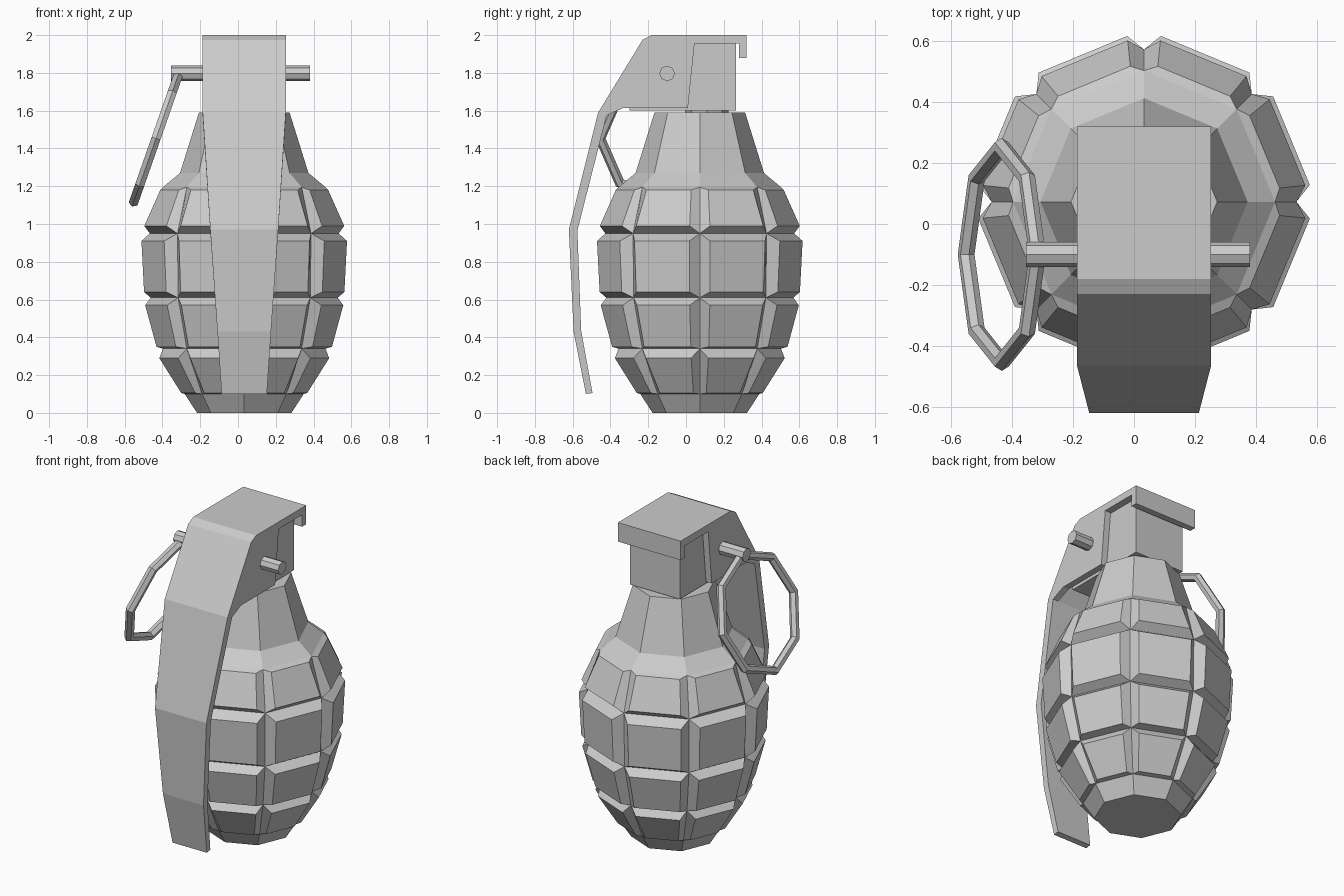
import bpy, bmesh, math
from mathutils import Vector

if "Cube" in bpy.data.objects:
    bpy.data.objects.remove(bpy.data.objects["Cube"])

CX, CY = 0.033, 0.073      # body axis
SIDES = 8


def finish(bm, name):
    bmesh.ops.remove_doubles(bm, verts=bm.verts, dist=1e-5)
    bmesh.ops.recalc_face_normals(bm, faces=bm.faces)
    me = bpy.data.meshes.new(name)
    bm.to_mesh(me)
    bm.free()
    ob = bpy.data.objects.new(name, me)
    bpy.context.collection.objects.link(ob)
    return ob


def polar(r, z, deg):
    a = math.radians(deg)
    return Vector((CX + r * math.cos(a), CY + r * math.sin(a), z))


def add_prism(bm, profile, x0, x1):
    """Extrude a (y, z) outline between two x positions."""
    a = [bm.verts.new((x0, y, z)) for y, z in profile]
    b = [bm.verts.new((x1, y, z)) for y, z in profile]
    bm.faces.new(a)
    bm.faces.new(b[::-1])
    n = len(a)
    for i in range(n):
        j = (i + 1) % n
        bm.faces.new((a[i], b[i], b[j], a[j]))


# Body: eight-sided lathe, with a raised block on each cell of the four rows
rings = [(0.25, 0), (0.315, 0.10), (0.43, 0.34), (0.495, 0.61),
         (0.50, 0.95), (0.43, 1.195), (0.34, 1.27), (0.24, 1.59)]
blocks = {1: (0.335, 0.105, 0.452, 0.29), 2: (0.467, 0.35, 0.527, 0.57),
          3: (0.533, 0.64, 0.547, 0.91), 4: (0.532, 0.99, 0.447, 1.18)}
STEP, GAP = 360 / SIDES, 5.8
bm = bmesh.new()
grid = [[bm.verts.new(polar(r, z, k * STEP)) for k in range(SIDES)] for r, z in rings]
bm.faces.new(grid[0][::-1])
bm.faces.new(grid[-1])
for i in range(len(rings) - 1):
    for k in range(SIDES):
        n = (k + 1) % SIDES
        base = [grid[i][k], grid[i][n], grid[i + 1][n], grid[i + 1][k]]
        if i not in blocks:
            bm.faces.new(base)
            continue
        r0, z0, r1, z1 = blocks[i]
        a, b = k * STEP + GAP, (k + 1) * STEP - GAP
        top = [bm.verts.new(polar(*p)) for p in
               ((r0, z0, a), (r0, z0, b), (r1, z1, b), (r1, z1, a))]
        bm.faces.new(top)
        for j in range(4):
            m = (j + 1) % 4
            bm.faces.new((base[j], base[m], top[m], top[j]))
finish(bm, "grooved_body")

# Short stem between the neck and the head
bpy.ops.mesh.primitive_cylinder_add(vertices=8, radius=0.115, depth=0.08,
                                    location=(CX, 0.11, 1.60))
bpy.context.object.name = "neck_stem"

# Head block under the cap
bm = bmesh.new()
add_prism(bm, [(0.265, 1.60), (0.265, 1.955), (-0.18, 1.955), (-0.30, 1.76), (-0.30, 1.60)],
          CX - 0.175, CX + 0.175)
finish(bm, "head_block")

# Safety lever: bent, tapering plate (outer y, z, inner y, z, half width)
path = [(0.32, 1.88, 0.28, 1.88, 0.22), (0.32, 2.0, 0.28, 1.955, 0.22),
        (-0.18, 2.0, -0.165, 1.955, 0.22), (-0.23, 1.975, -0.195, 1.945, 0.22),
        (-0.465, 1.59, -0.42, 1.575, 0.22), (-0.62, 0.97, -0.575, 0.965, 0.18),
        (-0.595, 0.43, -0.555, 0.435, 0.142), (-0.53, 0.10, -0.495, 0.105, 0.12)]
bm = bmesh.new()
loops = []
for yo, zo, yi, zi, h in path:
    loops.append([bm.verts.new(p) for p in ((CX - h, yo, zo), (CX + h, yo, zo),
                                            (CX + h, yi, zi), (CX - h, yi, zi))])
bm.faces.new(loops[0])
bm.faces.new(loops[-1][::-1])
for a, b in zip(loops, loops[1:]):
    for j in range(4):
        m = (j + 1) % 4
        bm.faces.new((a[j], a[m], b[m], b[j]))
finish(bm, "safety_lever")

# Side flanges of the lever
flange = [(0.045, 1.955), (-0.165, 1.955), (-0.195, 1.945), (-0.42, 1.575),
          (-0.33, 1.615), (0.01, 1.615)]
for side, name in ((-1, "left_flange"), (1, "right_flange")):
    bm = bmesh.new()
    add_prism(bm, flange, CX + side * 0.18, CX + side * 0.22)
    finish(bm, name)

# Cross pin
bpy.ops.mesh.primitive_cylinder_add(vertices=8, radius=0.041, depth=0.735,
                                    location=(0.0125, -0.10, 1.797),
                                    rotation=(0, math.pi / 2, 0))
bpy.context.object.name = "cross_pin"

# Pull ring hanging from the pin
bpy.ops.mesh.primitive_torus_add(major_segments=8, minor_segments=6,
                                 major_radius=0.354, minor_radius=0.028,
                                 location=(-0.434, -0.10, 1.453),
                                 rotation=(0, math.radians(-70.7), 0))
bpy.context.object.name = "pull_ring"
for p in bpy.context.object.data.polygons:
    p.use_smooth = False
